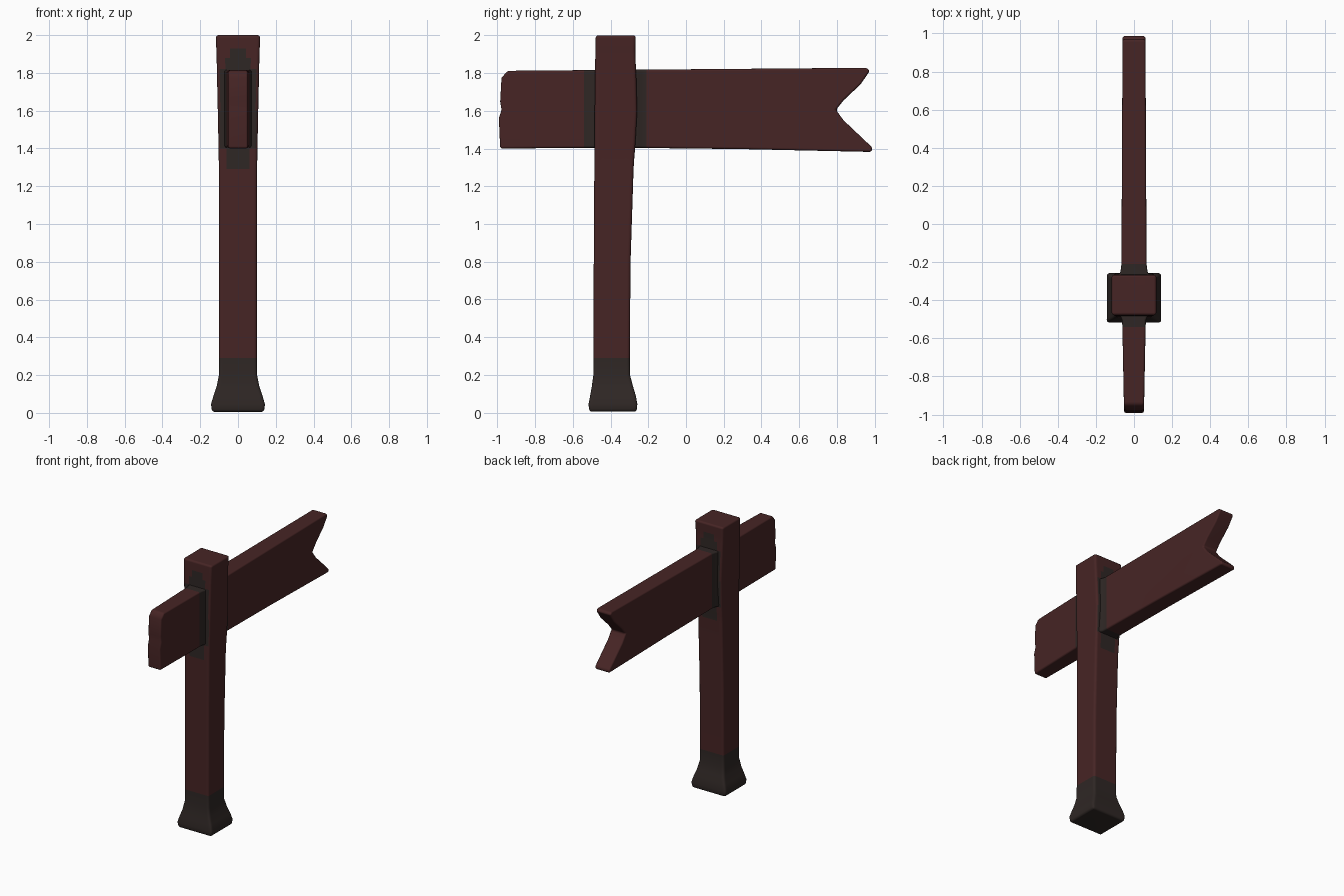
import bpy, bmesh, math

if "Cube" in bpy.data.objects:
    bpy.data.objects.remove(bpy.data.objects["Cube"])


def material(name, rgb):
    m = bpy.data.materials.new(name)
    m.diffuse_color = (*rgb, 1)
    m.use_nodes = True
    m.node_tree.nodes["Principled BSDF"].inputs["Base Color"].default_value = m.diffuse_color
    return m


RED = material("red brown wood", (0.062, 0.018, 0.018))
DARK = material("dark weathered wood", (0.028, 0.020, 0.018))


def finish(name, bm, width, rule):
    """Round the sharp edges, colour faces by rule and add the object."""
    bmesh.ops.recalc_face_normals(bm, faces=bm.faces[:])
    edges = [e for e in bm.edges if e.calc_face_angle(0) > math.radians(40)]
    bmesh.ops.bevel(bm, geom=edges, offset=width, segments=3, profile=0.5,
                    affect='EDGES', clamp_overlap=True)
    bm.normal_update()
    for f in bm.faces:
        f.material_index = int(rule(f.calc_center_median(), f.normal))
    me = bpy.data.meshes.new(name)
    bm.to_mesh(me)
    bm.free()
    me.materials.append(RED)
    me.materials.append(DARK)
    ob = bpy.data.objects.new(name, me)
    bpy.context.collection.objects.link(ob)
    bpy.context.view_layer.objects.active = ob
    ob.select_set(True)
    bpy.ops.object.shade_smooth_by_angle(angle=math.radians(45))
    ob.select_set(False)
    wn = ob.modifiers.new("Weighted normals", 'WEIGHTED_NORMAL')
    wn.keep_sharp = True


# Post: height, half width, front y, back y
sections = [(0.005, .137, -.512, -.262), (.045, .143, -.517, -.258),
            (.09, .130, -.508, -.266), (.14, .113, -.499, -.281),
            (.20, .101, -.491, -.297), (.29, .100, -.490, -.298),
            (.80, .100, -.489, -.294), (1.29, .101, -.486, -.278),
            (1.34, .102, -.486, -.275), (1.40, .103, -.485, -.270),
            (1.60, .107, -.484, -.259), (1.82, .112, -.482, -.265),
            (1.88, .113, -.481, -.268), (1.93, .115, -.480, -.269),
            (2.0, .118, -.479, -.266)]
steps = [-1, -.8, -.6, -.38, .38, .6, .8]
outline = [(u, -1) for u in steps] + [(1, u) for u in steps] + \
          [(-u, 1) for u in steps] + [(-1, -u) for u in steps]
bm = bmesh.new()
rings = []
for z, h, y0, y1 in sections:
    rings.append([bm.verts.new((u * h, (y0 + y1) / 2 + v * (y1 - y0) / 2, z))
                  for u, v in outline])
n = len(outline)
for a, b in zip(rings, rings[1:]):
    for i in range(n):
        j = (i + 1) % n
        bm.faces.new((a[i], a[j], b[j], b[i]))
bm.faces.new(rings[0][::-1])
bm.faces.new(rings[-1])


def post_dark(c, nrm):
    if c.z < .29:
        return True
    if abs(nrm.y) < .9:
        return False
    x, z = abs(c.x), c.z
    return (1.40 < z < 1.82 and x < .095) or \
           (1.34 < z < 1.88 and x < .065) or (1.29 < z < 1.93 and x < .05)


finish("post", bm, .014, post_dark)

# Board: side outline (y, z) with a swallowtail end, extruded along x
profile = [(-.985, 1.40), (-.992, 1.56), (-.978, 1.605), (-.985, 1.65),
           (-.978, 1.775), (-.945, 1.812), (-.38, 1.817), (.955, 1.828),
           (.975, 1.812), (.925, 1.74), (.835, 1.655), (.795, 1.605),
           (.835, 1.55), (.988, 1.405), (.985, 1.382), (.30, 1.397),
           (-.38, 1.405)]
bm = bmesh.new()
face = bm.faces.new([bm.verts.new((-1, y, z)) for y, z in profile])
ext = bmesh.ops.extrude_face_region(bm, geom=[face])
for v in ext["geom"]:
    if isinstance(v, bmesh.types.BMVert):
        v.co.x = 1
for y in (-.54, -.505, -.475, -.275, -.25, -.21):
    bmesh.ops.bisect_plane(bm, geom=bm.verts[:] + bm.edges[:] + bm.faces[:],
                           plane_co=(0, y, 0), plane_no=(0, 1, 0))
# Thickness varies along the board and swells at the post
thick = [(-1, .052), (-.54, .061), (-.505, .063), (-.475, .075),
         (-.275, .085), (-.25, .071), (-.21, .066), (1, .060)]


def half_thickness(y):
    for (a, s), (b, t) in zip(thick, thick[1:]):
        if y <= b + 1e-5:
            return s + (t - s) * (y - a) / (b - a)


for v in bm.verts:
    v.co.x *= half_thickness(v.co.y)
finish("sign_board", bm, .014, lambda c, nrm: -.54 < c.y < -.21)
